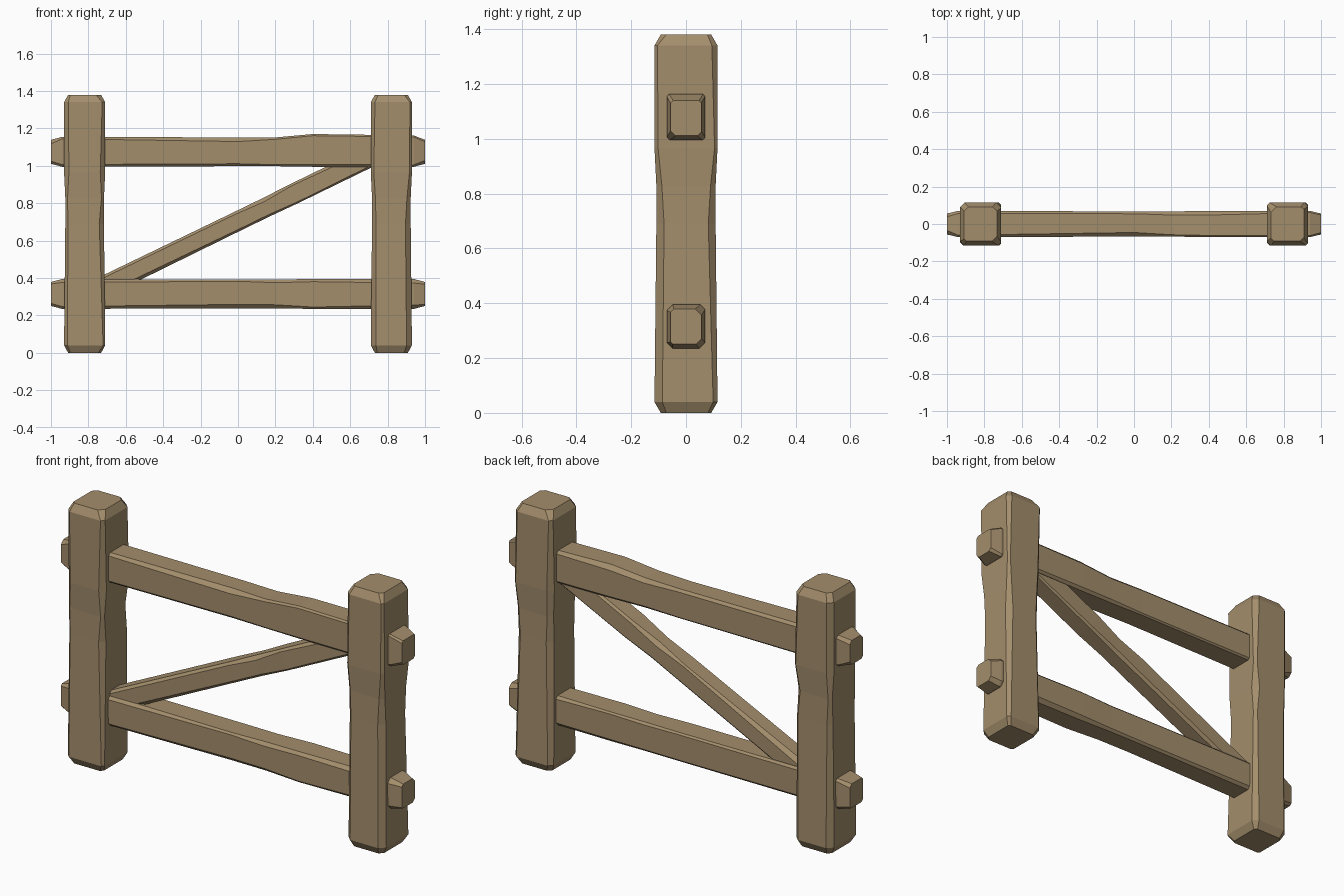
import bpy, bmesh, random
from mathutils import Vector

random.seed(4)
old = bpy.data.objects.get("Cube")
if old:
    bpy.data.objects.remove(old, do_unlink=True)

wood = bpy.data.materials.new("tan wood")
wood.use_nodes = True
wood.diffuse_color = (0.37, 0.27, 0.15, 1)
shader = wood.node_tree.nodes["Principled BSDF"]
shader.inputs["Base Color"].default_value = wood.diffuse_color


def chamfered_ring(bm, center, side, depth, cut):
    """Rectangle with cut corners, slightly uneven like hewn timber."""
    u, v = side.normalized() * cut, depth.normalized() * cut
    ring = []
    for a, b in ((-1, -1), (1, -1), (1, 1), (-1, 1)):
        corner = center + side * a + depth * b
        wobble = random.uniform(0.5, 1.5)
        pair = [corner - v * b * wobble, corner - u * a * wobble]
        if a != b:
            pair.reverse()
        ring += [bm.verts.new(point) for point in pair]
    return ring


def beam(name, start, end, width, thickness, bevel, waist, cut, swell=0):
    """Timber from start to end: bevelled ends, worn waist, optional
    swelling of the upper edge towards the end."""
    start, end = Vector(start), Vector(end)
    length = (end - start).length
    along = (end - start) / length
    depth = Vector((0, thickness / 2, 0))
    side = along.cross(depth).normalized() * width / 2

    # Distance along the timber, size of the section, upward swelling
    stations = [
        (0, 0.8, 0),
        (bevel, 1, 0),
        (length * 0.5, waist, 0),
        (length * 0.6, waist, 0),
        (length * 0.7, 1, swell),
        (length - bevel, 1, swell / 2),
        (length, 0.8, 0),
    ]
    bm = bmesh.new()
    rings = []
    for distance, size, rise in stations:
        lift = side.normalized() * rise / 2
        center = start + along * distance + lift
        rings.append(chamfered_ring(bm, center, side * size + lift,
                                    depth * size, cut))
    for low, high in zip(rings, rings[1:]):
        for i in range(len(low)):
            bm.faces.new((low[i - 1], low[i], high[i], high[i - 1]))
    bm.faces.new(rings[0])
    bm.faces.new(rings[-1])
    bmesh.ops.recalc_face_normals(bm, faces=bm.faces)

    mesh = bpy.data.meshes.new(name)
    bm.to_mesh(mesh)
    bm.free()
    mesh.materials.append(wood)
    obj = bpy.data.objects.new(name, mesh)
    bpy.context.collection.objects.link(obj)


# Upright posts
for name, x in (("right_post", -0.82), ("left_post", 0.82)):
    beam(name, (x, 0, 0), (x, 0, 1.38), width=0.22, thickness=0.23,
         bevel=0.04, waist=0.94, cut=0.02)

# Horizontal rails poking out through the posts
for name, z, swell in (("lower_rail", 0.315, 0), ("upper_rail", 1.075, 0.015)):
    beam(name, (-1, 0, z), (1, 0, z), width=0.16, thickness=0.14,
         bevel=0.06, waist=0.96, cut=0.015, swell=swell)

# Diagonal brace between the rails
beam("diagonal_brace", (-0.76, 0, 0.335), (0.76, 0, 1.075), width=0.11,
     thickness=0.11, bevel=0.04, waist=0.95, cut=0.015)
